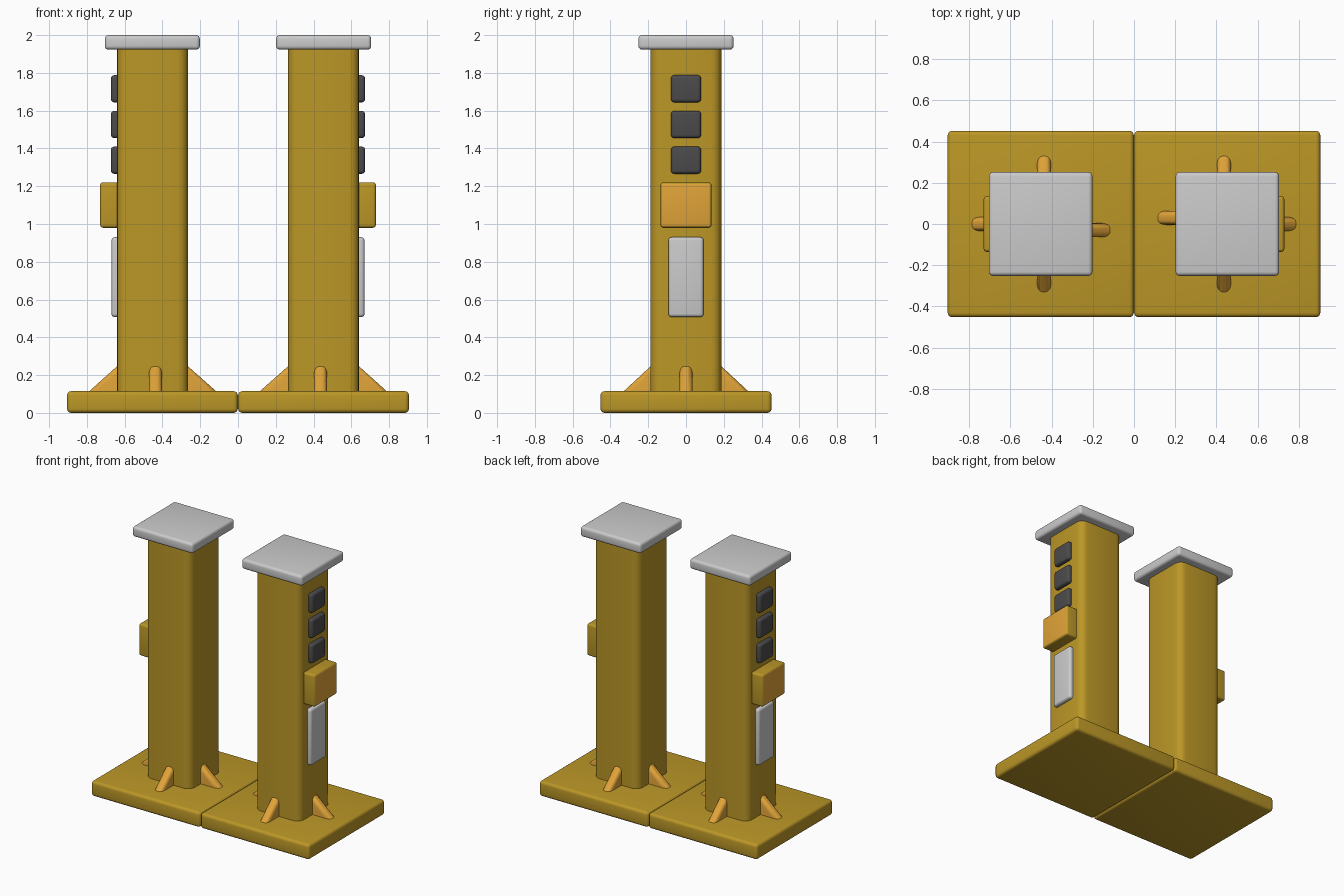
import bpy, bmesh, math
from mathutils import Matrix

if "Cube" in bpy.data.objects:
    bpy.data.objects.remove(bpy.data.objects["Cube"])


def material(name, rgb):
    m = bpy.data.materials.new(name)
    m.diffuse_color = (*rgb, 1)
    m.use_nodes = True
    m.node_tree.nodes["Principled BSDF"].inputs["Base Color"].default_value = m.diffuse_color
    return m


GOLD = material("gold", (0.50, 0.31, 0.02))
ORANGE = material("orange", (0.75, 0.37, 0.04))
DARK = material("dark_grey", (0.07, 0.07, 0.07))


def finish(name, bm, mat, turn):
    # turn = 0 gives the right-hand post, turn = pi the left-hand one
    bmesh.ops.transform(bm, matrix=Matrix.Rotation(turn, 4, 'Z'), verts=bm.verts)
    bmesh.ops.recalc_face_normals(bm, faces=bm.faces)
    me = bpy.data.meshes.new(name)
    bm.to_mesh(me)
    bm.free()
    ob = bpy.data.objects.new(name, me)
    bpy.context.collection.objects.link(ob)
    if mat:
        me.materials.append(mat)
    bpy.ops.object.select_all(action='DESELECT')
    ob.select_set(True)
    bpy.context.view_layer.objects.active = ob
    bpy.ops.object.shade_smooth_by_angle(angle=math.radians(35))
    return ob


def box(name, x, y, z, r, mat, turn, vertical_only=False):
    bm = bmesh.new()
    bmesh.ops.create_cube(bm, size=1)
    for v in bm.verts:
        v.co = [(a + b) / 2 + c * (b - a) for (a, b), c in zip((x, y, z), v.co)]
    edges = [e for e in bm.edges if not vertical_only
             or abs(e.verts[0].co.z - e.verts[1].co.z) > 0.1]
    bmesh.ops.bevel(bm, geom=edges, offset=r, segments=4, profile=0.5, affect='EDGES')
    return finish(name, bm, mat, turn)


def gusset(name, angle, shift, reach, turn):
    # triangular rib with a rounded sloping edge, extruded along its width
    profile = [(0.12, 0.08), (reach, 0.08), (reach, 0.108), (0.175, 0.258), (0.12, 0.258)]
    w = 0.034
    bm = bmesh.new()
    face = bm.faces.new([bm.verts.new((px, -w, pz)) for px, pz in profile])
    ext = bmesh.ops.extrude_face_region(bm, geom=[face])
    bmesh.ops.translate(bm, vec=(0, 2 * w, 0),
                        verts=[g for g in ext['geom'] if isinstance(g, bmesh.types.BMVert)])
    side = [e for e in bm.edges
            if abs(e.verts[0].co.y - e.verts[1].co.y) < 1e-5
            and max(v.co.x for v in e.verts) > 0.15
            and max(v.co.z for v in e.verts) > 0.09]
    bmesh.ops.bevel(bm, geom=side, offset=0.026, segments=4, profile=0.5,
                    affect='EDGES', clamp_overlap=True)
    bmesh.ops.translate(bm, vec=(0, shift, 0), verts=bm.verts)
    place = Matrix.Translation((CX, 0, 0)) @ Matrix.Rotation(angle, 4, 'Z')
    bmesh.ops.transform(bm, matrix=place, verts=bm.verts)
    finish(name, bm, ORANGE, turn)


CX = 0.453
for tag, turn in (("right", 0), ("left", math.pi)):
    # base plate, column and cap
    box(f"{tag}_base_plate", (0.001, 0.905), (-0.4525, 0.4525), (0, 0.115), 0.022, GOLD, turn)
    box(f"{tag}_column", (CX - 0.188, CX + 0.188), (-0.188, 0.188), (0.06, 1.96),
        0.055, GOLD, turn, True)
    box(f"{tag}_cap", (0.202, 0.705), (-0.252, 0.252), (1.923, 2.0), 0.02, None, turn)

    # outward face: three buttons, card box and lower panel
    for i in range(3):
        z = 1.716 - 0.189 * i
        box(f"{tag}_button_{i + 1}", (0.60, 0.673), (-0.08, 0.08), (z - 0.072, z + 0.072),
            0.018, DARK, turn)
    reader = box(f"{tag}_reader_box", (0.60, 0.73), (-0.135, 0.135), (0.98, 1.22),
                 0.015, GOLD, turn)
    reader.data.materials.append(ORANGE)
    for p in reader.data.polygons:
        if abs(p.normal.x) > 0.95 and abs(p.center.x) > 0.7:
            p.material_index = 1
    box(f"{tag}_lower_panel", (0.60, 0.67), (-0.093, 0.093), (0.507, 0.93), 0.018, None, turn)

    # four gussets round the foot: outer, back, inner, front
    gusset(f"{tag}_gusset_outer", 0, 0.0, 0.342, turn)
    gusset(f"{tag}_gusset_back", math.pi / 2, 0.016, 0.337, turn)
    gusset(f"{tag}_gusset_inner", math.pi, -0.03, 0.345, turn)
    gusset(f"{tag}_gusset_front", -math.pi / 2, -0.016, 0.337, turn)
